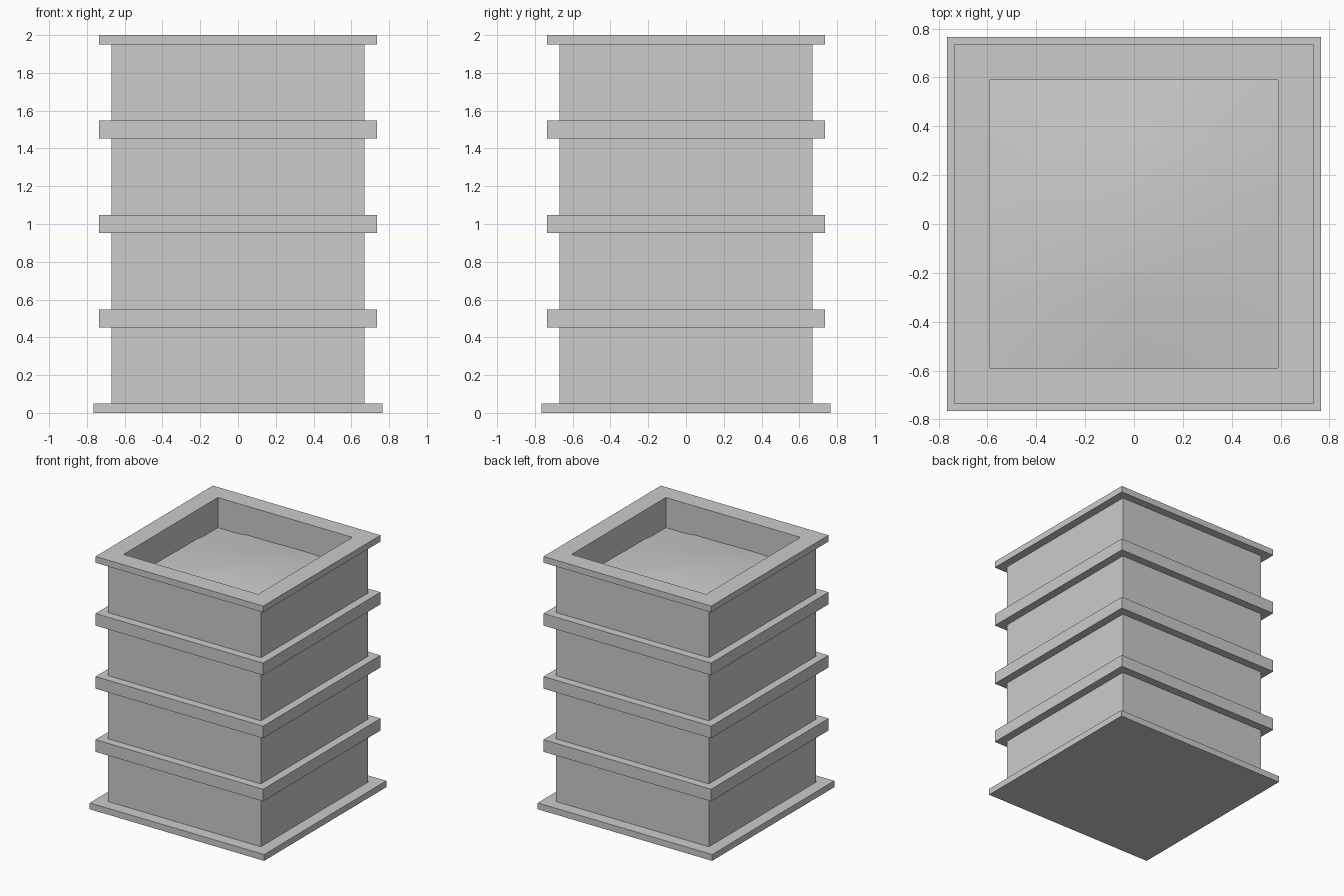
import bpy, bmesh

if "Cube" in bpy.data.objects:
    bpy.data.objects.remove(bpy.data.objects["Cube"])

def make_object(name, bm):
    bmesh.ops.recalc_face_normals(bm, faces=bm.faces)
    mesh = bpy.data.meshes.new(name)
    bm.to_mesh(mesh)
    bm.free()
    obj = bpy.data.objects.new(name, mesh)
    bpy.context.collection.objects.link(obj)
    return obj

def frame(name, outer, inner, z0, z1):
    """Square ring given by outer and inner half widths."""
    bm = bmesh.new()
    corners = [(-1, -1), (1, -1), (1, 1), (-1, 1)]
    section = [(outer, z0), (outer, z1), (inner, z1), (inner, z0)]
    loops = [[bm.verts.new((cx * r, cy * r, z)) for cx, cy in corners] for r, z in section]
    for i in range(4):
        a, b = loops[i], loops[(i + 1) % 4]
        for j in range(4):
            k = (j + 1) % 4
            bm.faces.new((a[j], a[k], b[k], b[j]))
    return make_object(name, bm)

BODY, INNER, BAND = 0.67, 0.59, 0.735

# Base plate
bm = bmesh.new()
bmesh.ops.create_cube(bm, size=1)
bmesh.ops.scale(bm, vec=(1.53, 1.53, 0.05), verts=bm.verts)
bmesh.ops.translate(bm, vec=(0, 0, 0.025), verts=bm.verts)
make_object("base_plate", bm)

# Hollow box walls and top rim
frame("box_walls", BODY, INNER, 0.05, 1.95)
frame("top_rim", BAND, INNER, 1.95, 2.0)

# Raised bands around the walls
for i, z in enumerate((0.5, 1.0, 1.5)):
    frame(f"band_{i + 1}", BAND, BODY - 0.03, z - 0.048, z + 0.048)

# Gently mounded soil: coarse smooth grid tucked into the walls
bm = bmesh.new()
bmesh.ops.create_grid(bm, x_segments=4, y_segments=4, size=BODY - 0.01)
for v in bm.verts:
    fx, fy = v.co.x / BODY, v.co.y / BODY
    v.co.z = 1.76 + 0.08 * (1 - fx * fx) * (1 - fy * fy)
for f in bm.faces:
    f.smooth = True
make_object("soil", bm)
